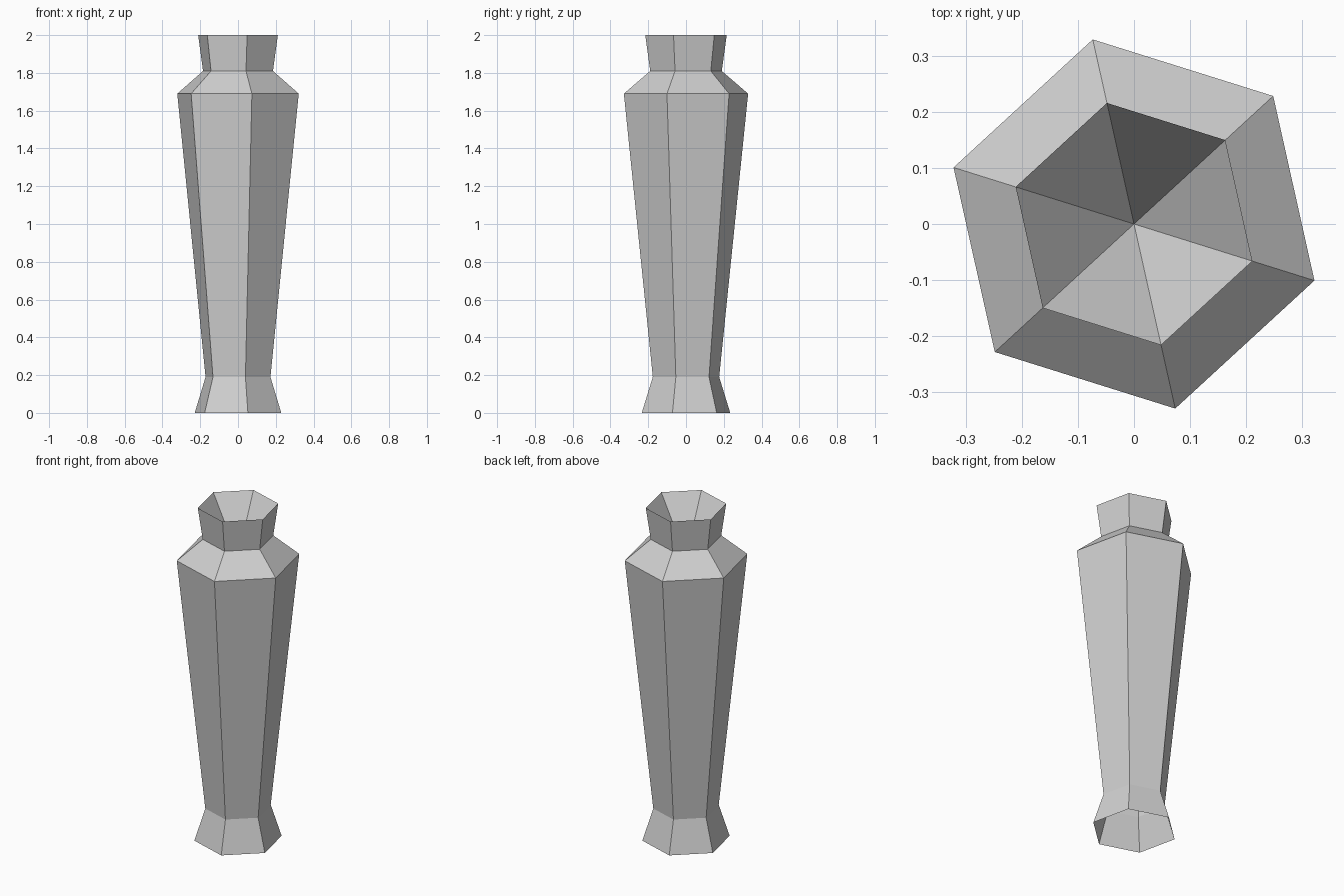
import bpy
import bmesh
from math import cos, sin, radians, tau

SIDES = 6
TURN = radians(42.6)

if "Cube" in bpy.data.objects:
    bpy.data.objects.remove(bpy.data.objects["Cube"], do_unlink=True)

# One pale grey for the whole vase
grey = bpy.data.materials.new("pale_grey")
grey.use_nodes = True
colour = (0.63, 0.63, 0.63, 1)
grey.diffuse_color = colour
bsdf = next(n for n in grey.node_tree.nodes if n.type == "BSDF_PRINCIPLED")
bsdf.inputs["Base Color"].default_value = colour
bsdf.inputs["Roughness"].default_value = 0.9

# Outer profile from rim to open foot: (corner radius, height)
profile = [
    (0.221, 2.0),    # rim
    (0.194, 1.81),   # neck
    (0.337, 1.69),   # shoulder
    (0.18, 0.19),    # ankle
    (0.24, 0.0),     # foot
]
MOUTH_DEPTH_Z = 1.69


def ring(bm, radius, z):
    angles = [TURN + tau * i / SIDES for i in range(SIDES)]
    return [bm.verts.new((radius * cos(a), radius * sin(a), z)) for a in angles]


bm = bmesh.new()
rings = [ring(bm, r, z) for r, z in profile]

# Outer walls
for upper, lower in zip(rings, rings[1:]):
    for i in range(SIDES):
        j = (i + 1) % SIDES
        bm.faces.new((upper[i], lower[i], lower[j], upper[j]))

# Pointed hollow of the mouth
apex = bm.verts.new((0, 0, MOUTH_DEPTH_Z))
for i in range(SIDES):
    bm.faces.new((rings[0][i], rings[0][(i + 1) % SIDES], apex))

mesh = bpy.data.meshes.new("vase")
bm.to_mesh(mesh)
bm.free()
mesh.materials.append(grey)
vase = bpy.data.objects.new("vase", mesh)
bpy.context.scene.collection.objects.link(vase)
